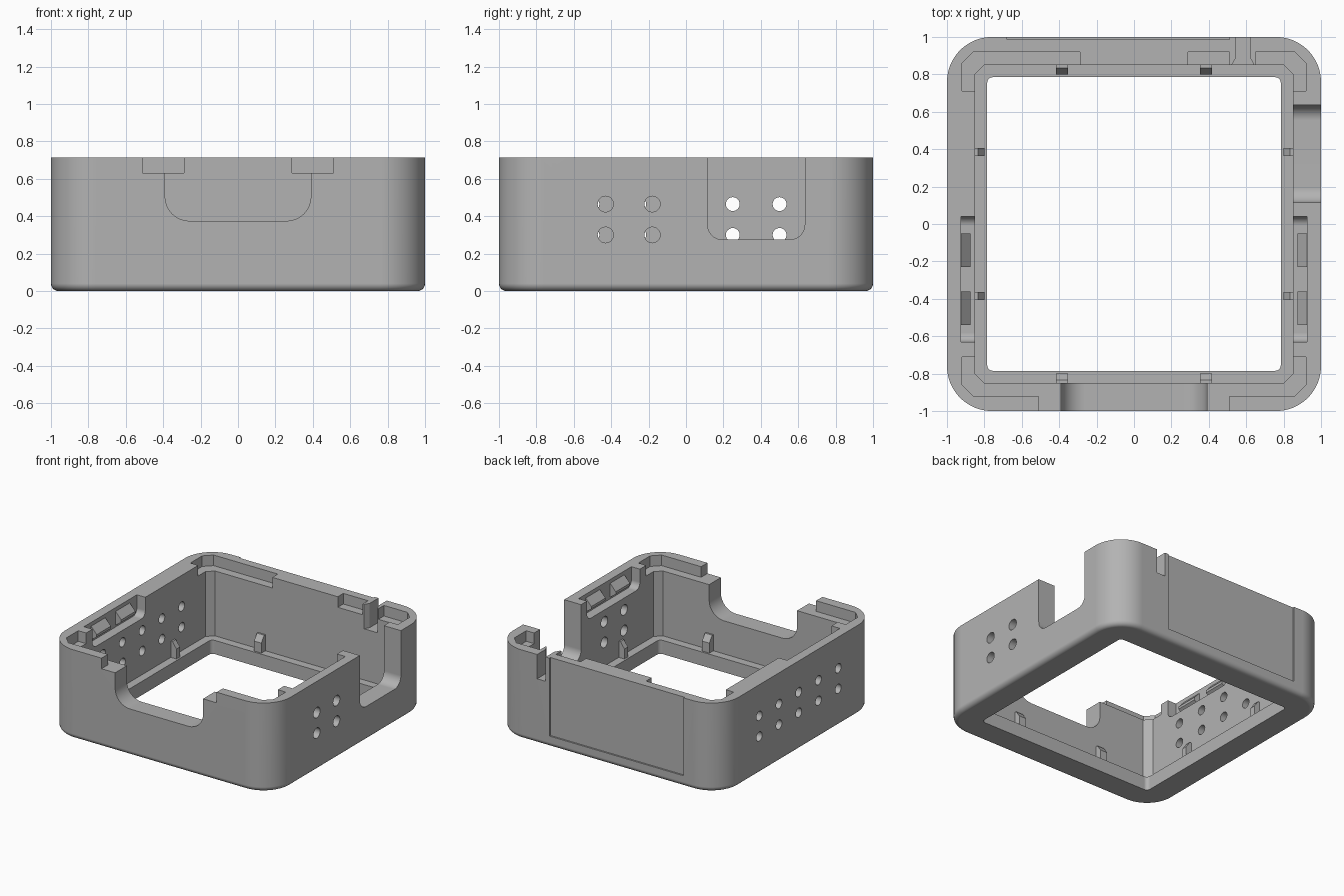
import bpy, bmesh
from math import sin, cos, pi

if "Cube" in bpy.data.objects:
    bpy.data.objects.remove(bpy.data.objects["Cube"], do_unlink=True)

H = 0.715        # total height
FLOOR = 0.11     # top of the inner bottom lip
LEDGE = 0.63     # height of the corner ledges
IN = 0.85        # half width of the cavity
OVER = 1.2       # cutters reach past the top

grey = bpy.data.materials.new("warm_grey_plastic")
grey.use_nodes = True
colour = (0.45, 0.45, 0.45, 1)
grey.diffuse_color = colour
grey.node_tree.nodes["Principled BSDF"].inputs["Base Color"].default_value = colour


def loft(name, rings):
    """Closed solid through equal-length rings of points."""
    bm = bmesh.new()
    loops = [[bm.verts.new(p) for p in ring] for ring in rings]
    n = len(loops[0])
    for a, b in zip(loops, loops[1:]):
        for i in range(n):
            bm.faces.new((a[i], a[(i + 1) % n], b[(i + 1) % n], b[i]))
    bm.faces.new(loops[0][::-1])
    bm.faces.new(loops[-1])
    bmesh.ops.recalc_face_normals(bm, faces=bm.faces)
    mesh = bpy.data.meshes.new(name)
    bm.to_mesh(mesh)
    bm.free()
    mesh.materials.append(grey)
    obj = bpy.data.objects.new(name, mesh)
    bpy.context.collection.objects.link(obj)
    return obj


def prism(name, outline, axis, lo, hi):
    """Extrude a 2D outline along x, y or z."""
    place = {"x": lambda u, v, w: (w, u, v),
             "y": lambda u, v, w: (u, w, v),
             "z": lambda u, v, w: (u, v, w)}[axis]
    return loft(name, [[place(u, v, w) for u, v in outline] for w in (lo, hi)])


def rounded(u0, u1, v0, v1, r, seg=8):
    """Rounded rectangle; one segment gives chamfered corners."""
    corners = ((u1 - r, v1 - r), (u0 + r, v1 - r), (u0 + r, v0 + r), (u1 - r, v0 + r))
    return [(cu + r * cos((q + k / seg) * pi / 2), cv + r * sin((q + k / seg) * pi / 2))
            for q, (cu, cv) in enumerate(corners) for k in range(seg + 1)]


def box(u0, u1, v0, v1):
    return [(u0, v0), (u1, v0), (u1, v1), (u0, v1)]


def circle(u, v, r, n=24):
    return [(u + r * cos(2 * pi * i / n), v + r * sin(2 * pi * i / n)) for i in range(n)]


# Outer body with filleted bottom edge
fillet = 0.04
rings = []
for i in range(6):
    a = i / 5 * pi / 2
    inset = fillet * (1 - sin(a))
    z = fillet * (1 - cos(a))
    s = 1 - inset
    rings.append([(x, y, z) for x, y in rounded(-s, s, -s, s, 0.24 - inset, 12)])
rings.append([(x, y, H) for x, y, z in rings[-1]])
body = loft("case_body", rings)

cutters = []


def cut(outline, axis, lo, hi):
    cutters.append(prism("cutter", outline, axis, lo, hi))


# Cavity and bottom opening
cut(rounded(-IN, IN, -IN, IN, 0.05, 1), "z", FLOOR, OVER)
cut(rounded(-0.785, 0.785, -0.785, 0.785, 0.03, 4), "z", -0.1, 0.3)

# Corner ledges
for sx in (-1, 1):
    for sy in (-1, 1):
        end = 0.51 if sy < 0 else (0.65 if sx > 0 else 0.29)
        shape = [(0.92, 0.71), (0.92, 0.86), (0.86, 0.92), (end, 0.92),
                 (end, 0.8), (0.8, 0.8), (0.8, 0.71)]
        cut([(sx * x, sy * y) for x, y in shape], "z", LEDGE, OVER)
cut(box(0.29, 0.51, 0.8, 0.92), "z", LEDGE, OVER)

# Front opening with its stepped shoulders
cut(rounded(-0.39, 0.39, 0.375, OVER, 0.13), "y", -1.1, -0.8)
cut(box(-0.51, 0.51, LEDGE, OVER), "y", -1.1, -0.8)

# Port opening in the left wall
cut(rounded(0.115, 0.635, 0.275, OVER, 0.08), "x", 0.8, 1.1)

# Cable notch in the back wall, flared inwards
half = [(0.0375, 1.1), (0.0375, 0.89), (0.06, IN), (0.06, 0.8)]
cut([(0.5825 - x, y) for x, y in half] + [(0.5825 + x, y) for x, y in half[::-1]],
    "z", 0.52, OVER)

# Shallow label panel on the back
cut(box(-0.68, 0.51, 0.09, OVER), "y", 0.987, 1.1)

# Vent holes
for z in (0.3, 0.465):
    for y in (-0.43, -0.18):
        cut(circle(y, z, 0.042), "x", 0.8, 1.1)
    for i in range(5):
        cut(circle(-0.5 + i * 0.25, z, 0.037), "x", -1.1, -0.8)

# Clip recesses in both side walls
for lo, hi in ((-0.925, -0.8), (0.8, 0.925)):
    cut(rounded(-0.63, 0.04, 0.56, OVER, 0.05), "x", lo, hi)

for c in cutters:
    m = body.modifiers.new("cut", "BOOLEAN")
    m.operation = "DIFFERENCE"
    m.solver = "EXACT"
    m.object = c
bpy.context.view_layer.update()
final = bpy.data.meshes.new_from_object(body.evaluated_get(bpy.context.evaluated_depsgraph_get()))
body.modifiers.clear()
body.data = final
for c in cutters:
    bpy.data.objects.remove(c, do_unlink=True)

bpy.context.view_layer.objects.active = body
body.select_set(True)
bpy.ops.object.shade_smooth_by_angle(angle=0.5)
weighted = body.modifiers.new("weighted_normals", "WEIGHTED_NORMAL")
weighted.keep_sharp = True

# Wedge clips inside the side recesses
for side, s in (("right", -1), ("left", 1)):
    for i, y in enumerate((-0.54, -0.23)):
        wedge = [(s * 0.93, 0.69), (s * 0.875, 0.63), (s * 0.875, 0.61), (s * 0.93, 0.57)]
        prism(f"{side}_clip_{i + 1}", wedge, "y", y, y + 0.18)

# Support posts with sloped tops around the lip
post = [(0.86, FLOOR - 0.01), (0.8, FLOOR - 0.01), (0.8, 0.19), (0.835, 0.24), (0.86, 0.24)]
for s in (-1, 1):
    for t in (-0.385, 0.385):
        outline = [(s * u, z) for u, z in post]
        wall = "back" if s > 0 else "front"
        prism(f"{wall}_post", outline, "x", t - 0.032, t + 0.032)
        wall = "left" if s > 0 else "right"
        prism(f"{wall}_post", outline, "y", t - 0.022, t + 0.022)
